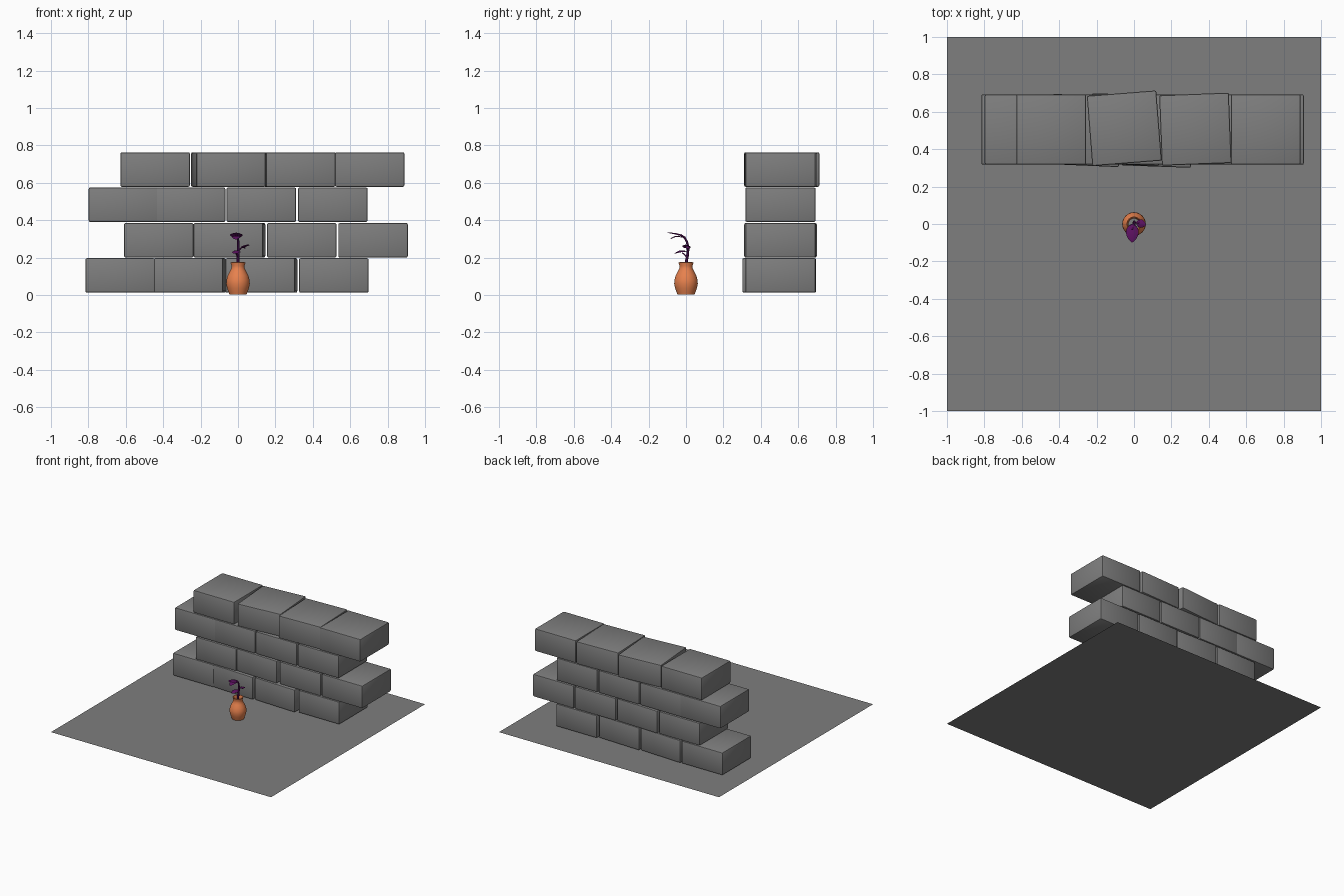
import bpy, bmesh, math
from mathutils import Vector

if "Cube" in bpy.data.objects:
    bpy.data.objects.remove(bpy.data.objects["Cube"])


def material(name, rgb):
    m = bpy.data.materials.new(name)
    m.diffuse_color = (*rgb, 1)
    m.use_nodes = True
    m.node_tree.nodes["Principled BSDF"].inputs["Base Color"].default_value = m.diffuse_color
    return m


GREY = material("stone grey", (0.21, 0.21, 0.21))
CLAY = material("terracotta", (0.80, 0.22, 0.075))
PURPLE = material("deep purple", (0.10, 0.005, 0.11))


def make(name, bm, mat, smooth=None):
    me = bpy.data.meshes.new(name)
    bm.to_mesh(me)
    bm.free()
    ob = bpy.data.objects.new(name, me)
    bpy.context.collection.objects.link(ob)
    me.materials.append(mat)
    if smooth:
        bpy.ops.object.select_all(action='DESELECT')
        ob.select_set(True)
        bpy.context.view_layer.objects.active = ob
        bpy.ops.object.shade_smooth_by_angle(angle=math.radians(smooth))
    return ob


# Floor sheet
bm = bmesh.new()
bmesh.ops.create_grid(bm, x_segments=1, y_segments=1, size=1)
make("floor", bm, GREY)

# Stone wall: (bottom z, [(centre x, centre y, turn in degrees)])
rows = [
    (0.012, [(-0.63, 0.505, 0), (-0.258, 0.50, -2.5), (0.125, 0.495, -2), (0.512, 0.505, 0)]),
    (0.200, [(-0.424, 0.505, 0), (-0.046, 0.505, -2), (0.341, 0.505, 0), (0.722, 0.505, 0)]),
    (0.390, [(-0.612, 0.505, 0), (-0.254, 0.505, 0), (0.125, 0.505, 0), (0.507, 0.505, 0)]),
    (0.578, [(-0.443, 0.505, 0), (-0.052, 0.512, 4.5), (0.328, 0.507, 2.2), (0.704, 0.505, 0)]),
]
for r, (z, blocks) in enumerate(rows):
    for c, (x, y, turn) in enumerate(blocks):
        bm = bmesh.new()
        bmesh.ops.create_cube(bm, size=1)
        bmesh.ops.scale(bm, vec=(0.372, 0.376, 0.185), verts=bm.verts)
        bmesh.ops.bevel(bm, geom=bm.edges[:], offset=0.009, segments=2,
                        profile=0.5, affect='EDGES')
        ob = make(f"stone_block_{r + 1}_{c + 1}", bm, GREY, 30)
        ob.location = (x, y, z + 0.0925)
        ob.rotation_euler.z = math.radians(turn)

# Vase: spun profile, outside up and inside down
profile = [(0.046, 0.002), (0.050, 0.014), (0.058, 0.035), (0.063, 0.06), (0.062, 0.08),
           (0.055, 0.105), (0.043, 0.127), (0.036, 0.142), (0.035, 0.155), (0.040, 0.174),
           (0.036, 0.175), (0.029, 0.155), (0.030, 0.142), (0.048, 0.105), (0.055, 0.07),
           (0.046, 0.02)]
N = 32
bm = bmesh.new()
rings = [[bm.verts.new((rad * math.cos(2 * math.pi * i / N),
                        rad * math.sin(2 * math.pi * i / N), z)) for i in range(N)]
         for rad, z in profile]
for a, b in zip(rings, rings[1:]):
    for i in range(N):
        j = (i + 1) % N
        bm.faces.new((a[i], a[j], b[j], b[i]))
make("vase", bm, CLAY, 40)


# Stem and stalks: tapered tubes along a path
def tube(name, pts, r0, r1, sides=8):
    pts = [Vector(p) for p in pts]
    bm = bmesh.new()
    loops = []
    for k, p in enumerate(pts):
        d = (pts[min(k + 1, len(pts) - 1)] - pts[max(k - 1, 0)]).normalized()
        u = d.cross(Vector((0.3, 1, 0.1))).normalized()
        v = d.cross(u)
        rad = r0 + (r1 - r0) * k / (len(pts) - 1)
        loops.append([bm.verts.new(p + rad * (u * math.cos(t) + v * math.sin(t)))
                      for t in (2 * math.pi * i / sides for i in range(sides))])
    for a, b in zip(loops, loops[1:]):
        for i in range(sides):
            j = (i + 1) % sides
            bm.faces.new((a[i], a[j], b[j], b[i]))
    bm.faces.new(loops[0])
    bm.faces.new(loops[-1])
    bmesh.ops.recalc_face_normals(bm, faces=bm.faces)
    make(name, bm, PURPLE, 40)


tube("stem", [(0, 0, 0.01), (0, 0, 0.17), (0, 0.008, 0.21), (0.002, 0.012, 0.25),
              (0.002, 0.005, 0.285), (-0.002, -0.008, 0.307), (-0.008, -0.03, 0.322)],
     0.009, 0.005)
tube("leaf_stalk_right", [(0.002, 0.01, 0.235), (0.015, 0.004, 0.25), (0.03, 0, 0.262)],
     0.004, 0.003)
tube("leaf_stalk_left", [(0, 0.006, 0.20), (-0.008, -0.008, 0.217), (-0.014, -0.02, 0.225)],
     0.004, 0.003)


# Petals and leaves: arched, cupped blades from base to tip
def blade(name, base, tip, width, arch, cup):
    base, tip = Vector(base), Vector(tip)
    d = (tip - base).normalized()
    side = d.cross(Vector((0, 0, 1))).normalized()
    up = side.cross(d)
    bm = bmesh.new()
    n, m = 8, 4
    grid = []
    for i in range(n + 1):
        t = i / n
        w = width * (0.06 + 0.94 * math.sin(math.pi * t ** 0.85) ** 0.7 if 0 < i < n else 0.06)
        row = []
        for j in range(m + 1):
            s = 2 * j / m - 1
            row.append(bm.verts.new(base.lerp(tip, t) + side * w * s
                       + up * (arch * math.sin(math.pi * t) - cup * s * s * w / width)))
        grid.append(row)
    for a, b in zip(grid, grid[1:]):
        for j in range(m):
            bm.faces.new((a[j], a[j + 1], b[j + 1], b[j]))
    bmesh.ops.solidify(bm, geom=bm.faces[:], thickness=0.004)
    bmesh.ops.recalc_face_normals(bm, faces=bm.faces)
    make(name, bm, PURPLE, 50)


blade("upper_petal", (-0.008, 0.0, 0.31), (-0.010, -0.098, 0.333), 0.034, 0.008, 0.008)
blade("lower_petal", (-0.006, -0.015, 0.308), (-0.012, -0.088, 0.297), 0.026, 0.014, 0.006)
blade("right_leaf", (0.012, 0.01, 0.25), (0.064, -0.006, 0.268), 0.022, 0.008, 0.008)
blade("right_leaf_low", (0.02, 0.006, 0.262), (0.042, 0.015, 0.248), 0.014, 0.004, 0.006)
blade("left_leaf", (-0.004, 0.002, 0.235), (-0.014, -0.062, 0.222), 0.024, 0.010, 0.010)
